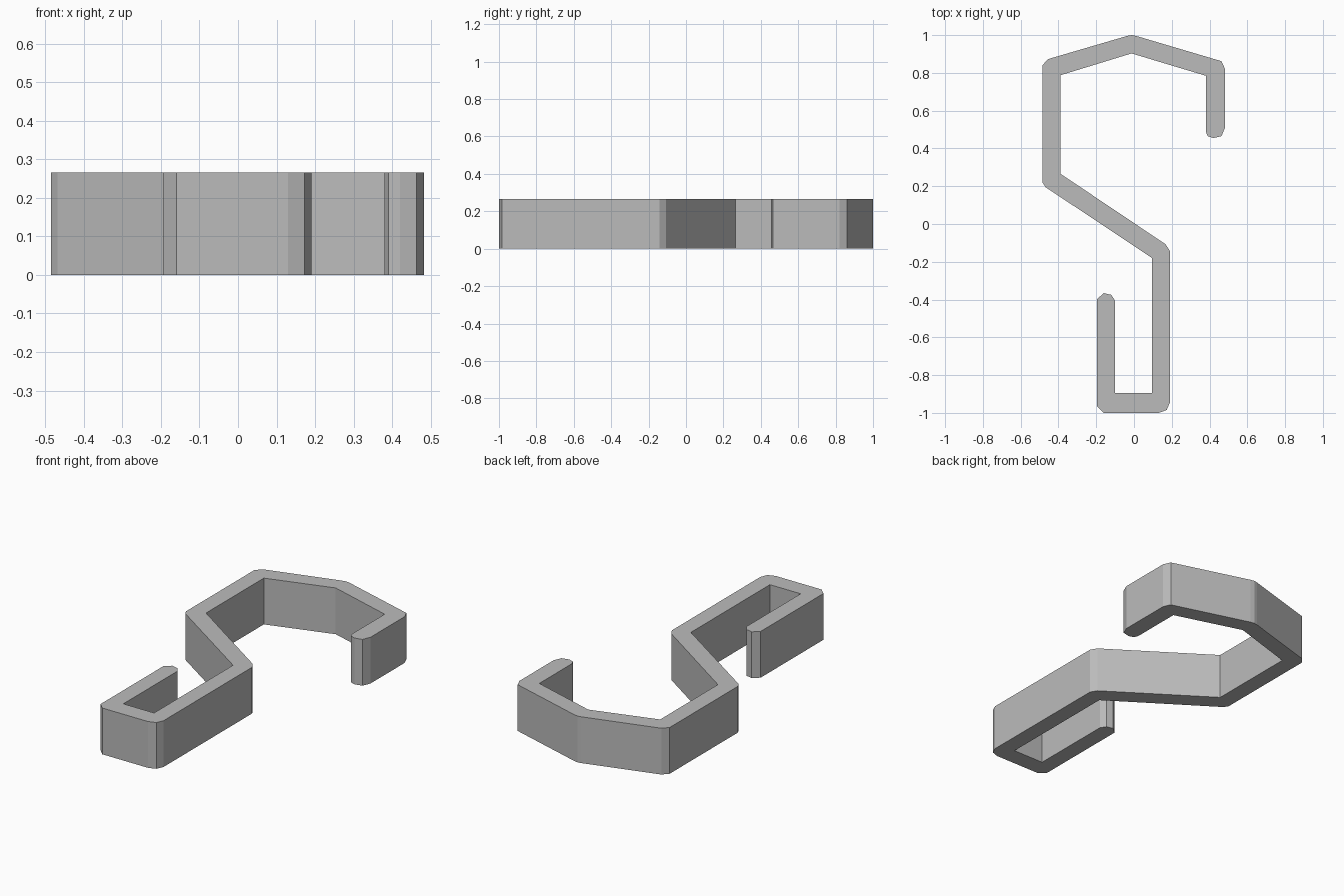
import bpy
import bmesh

HEIGHT = 0.265

default_cube = bpy.data.objects.get("Cube")
if default_cube:
    bpy.data.objects.remove(default_cube, do_unlink=True)


def flat_material(name, colour):
    material = bpy.data.materials.new(name)
    material.use_nodes = True
    material.diffuse_color = colour
    shader = material.node_tree.nodes["Principled BSDF"]
    shader.inputs["Base Color"].default_value = colour
    shader.inputs["Roughness"].default_value = 0.6
    return material


def extruded_profile(name, outline, height, material):
    """Raise a closed outline from the ground into a solid strip."""
    builder = bmesh.new()
    base = builder.faces.new([builder.verts.new((x, y, 0)) for x, y in outline])
    result = bmesh.ops.extrude_face_region(builder, geom=[base], use_keep_orig=True)
    raised = [item for item in result["geom"] if isinstance(item, bmesh.types.BMVert)]
    bmesh.ops.translate(builder, verts=raised, vec=(0, 0, height))
    bmesh.ops.recalc_face_normals(builder, faces=builder.faces)
    mesh = bpy.data.meshes.new(name)
    builder.to_mesh(mesh)
    builder.free()
    mesh.materials.append(material)
    part = bpy.data.objects.new(name, mesh)
    bpy.context.collection.objects.link(part)
    return part


# Blunt, chamfered tip of the large hook
large_tip = [(.38, .49), (.39, .465), (.42, .455), (.463, .465), (.482, .51)]

# Outside of the large hook, over the shallow peak and down the long side
large_outside = [(.482, .82), (.463, .862), (.01, .996), (-.013, 1), (-.035, .996),
                 (-.455, .873), (-.485, .84), (-.485, .22), (-.468, .195)]

# Inside of the small hook
small_inside = [(.095, -.18), (.095, -.895), (-.10, -.895), (-.10, -.407)]

# Blunt tip of the small hook
small_tip = [(-.12, -.375), (-.16, -.366), (-.195, -.397)]

# Outside of the small hook with chamfered corners
small_outside = [(-.195, -.965), (-.16, -1), (.13, -1), (.173, -.985),
                 (.19, -.945), (.19, -.143), (.167, -.107)]

# Inside of the large hook
large_inside = [(-.388, .265), (-.388, .788), (-.013, .903), (.38, .785)]

grey = flat_material("plain grey", (0.5, 0.5, 0.5, 1))
outline = large_tip + large_outside + small_inside + small_tip + small_outside + large_inside
extruded_profile("s_hook", outline, HEIGHT, grey)
